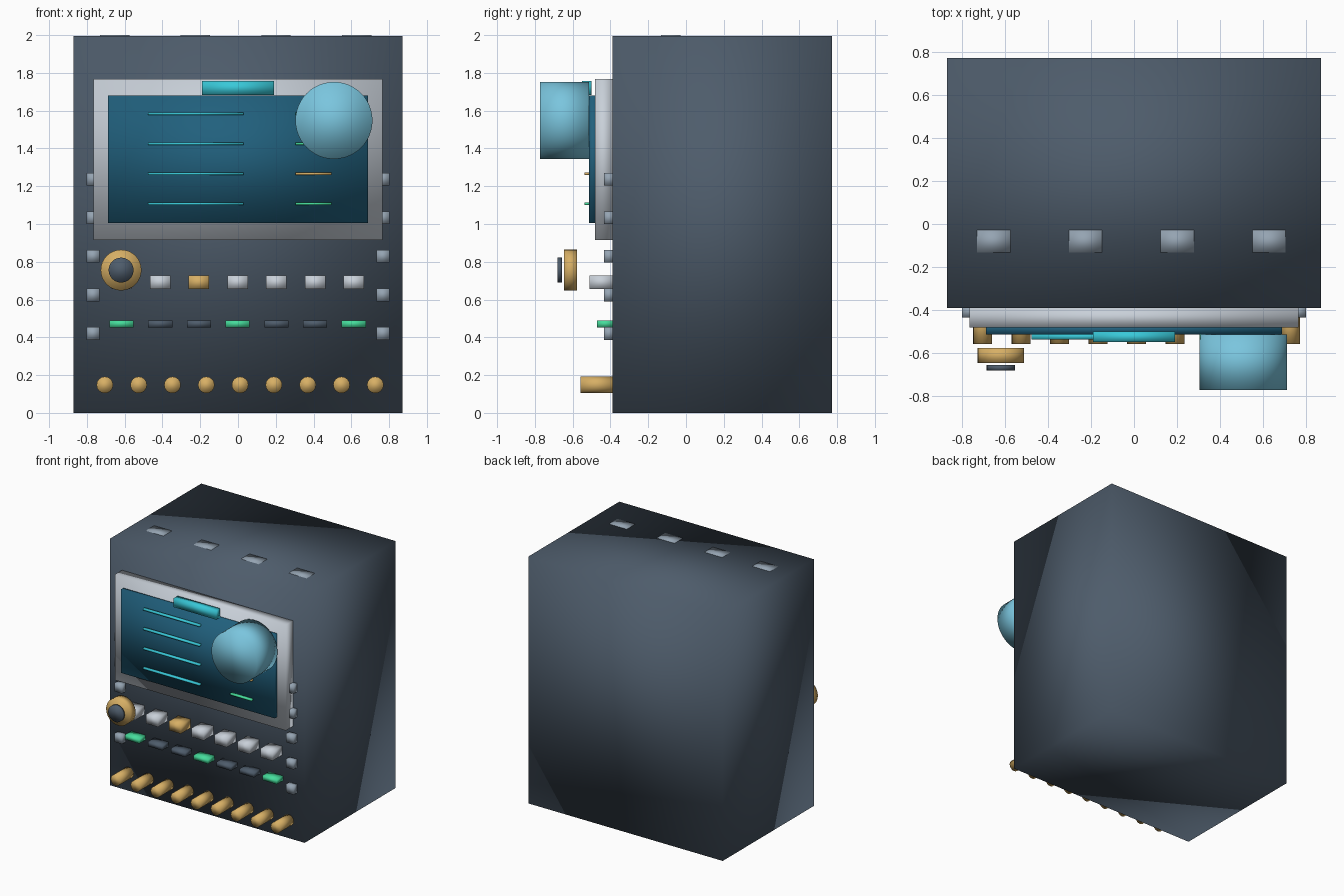
import bpy, bmesh, math
from mathutils import Matrix

old = bpy.data.objects.get("Cube")
if old:
    bpy.data.objects.remove(old, do_unlink=True)


def material(name, rgb):
    m = bpy.data.materials.new(name)
    m.use_nodes = True
    m.diffuse_color = (*rgb, 1)
    m.node_tree.nodes["Principled BSDF"].inputs["Base Color"].default_value = (*rgb, 1)
    return m


slate = material("slate", (0.076, 0.107, 0.147))
steel = material("steel", (0.30, 0.37, 0.445))
silver = material("silver", (0.58, 0.63, 0.69))
screen_blue = material("screen blue", (0.015, 0.117, 0.205))
cyan = material("cyan", (0.04, 0.58, 0.69))
sky = material("sky blue", (0.195, 0.56, 0.73))
brass = material("brass", (0.68, 0.43, 0.13))
green = material("green", (0.06, 0.72, 0.33))


def finish(name, bm, mat):
    for f in bm.faces:
        f.smooth = True
    mesh = bpy.data.meshes.new(name)
    bm.to_mesh(mesh)
    bm.free()
    mesh.materials.append(mat)
    obj = bpy.data.objects.new(name, mesh)
    bpy.context.collection.objects.link(obj)
    return obj


def box(name, mat, x, y, z):
    """Softly shaded box; x, y, z are (low, high) extents."""
    bm = bmesh.new()
    centre = [(a + b) / 2 for a, b in (x, y, z)]
    size = [b - a for a, b in (x, y, z)]
    bmesh.ops.create_cube(bm, size=1, matrix=Matrix.Translation(centre) @ Matrix.Diagonal((*size, 1)))
    return finish(name, bm, mat)


def disc(name, mat, x, z, radius, y, sides):
    """Cylinder lying along y, between y[0] and y[1]."""
    bm = bmesh.new()
    place = Matrix.Translation((x, sum(y) / 2, z)) @ Matrix.Rotation(math.pi / 2, 4, "X")
    bmesh.ops.create_cone(bm, cap_ends=True, segments=sides, radius1=radius,
                          radius2=radius, depth=y[1] - y[0], matrix=place)
    return finish(name, bm, mat)


def span(centre, width):
    return (centre - width / 2, centre + width / 2)


FRONT = -0.39

# Cabinet and top vents
box("cabinet", slate, (-0.87, 0.87), (FRONT, 0.773), (0, 1.996))
for i in range(4):
    box(f"top_vent_{i + 1}", steel, span(-0.653 + 0.427 * i, 0.155), (-0.132, -0.029), (1.97, 2.0))

# Display
box("display_frame", silver, (-0.765, 0.765), (-0.482, FRONT), (0.915, 1.768))
box("display_screen", screen_blue, (-0.688, 0.688), (-0.513, -0.47), (1.005, 1.68))
box("title_bar", cyan, (-0.19, 0.19), (-0.55, -0.5), (1.684, 1.756))
for i, tag in enumerate((green, green, brass, green)):
    z = span(1.584 - 0.159 * i, 0.013)
    box(f"text_line_{i + 1}", cyan, (-0.476, 0.03), (-0.537, -0.51), z)
    box(f"status_line_{i + 1}", tag, (0.304, 0.495), (-0.537, -0.51), z)
disc("display_lens", sky, 0.508, 1.548, 0.204, (-0.773, -0.513), 48)

# Side rivets
for side, label in ((-1, "right"), (1, "left")):
    for i in range(5):
        box(f"{label}_rivet_{i + 1}", steel, span(0.767 * side, 0.068),
            (-0.435, FRONT + 0.01), span(1.237 - 0.204 * i, 0.068))

# Two rows of seven keys
for i in range(7):
    x = -0.617 + 0.205 * i
    box(f"upper_key_{i + 1}", brass if i == 2 else silver, span(x, 0.108),
        (-0.512, FRONT + 0.01), (0.655, 0.727))
    box(f"lower_key_{i + 1}", green if i % 3 == 0 else slate, span(x, 0.128),
        (-0.472, FRONT + 0.01), (0.453, 0.49))

# Dial and its cap
disc("dial", brass, -0.619, 0.756, 0.108, (-0.647, -0.577), 32)
disc("dial_cap", slate, -0.619, 0.756, 0.066, (-0.681, -0.657), 32)

# Row of pegs along the bottom
for i in range(9):
    disc(f"peg_{i + 1}", brass, -0.705 + 0.179 * i, 0.148, 0.044, (-0.558, FRONT + 0.01), 16)
